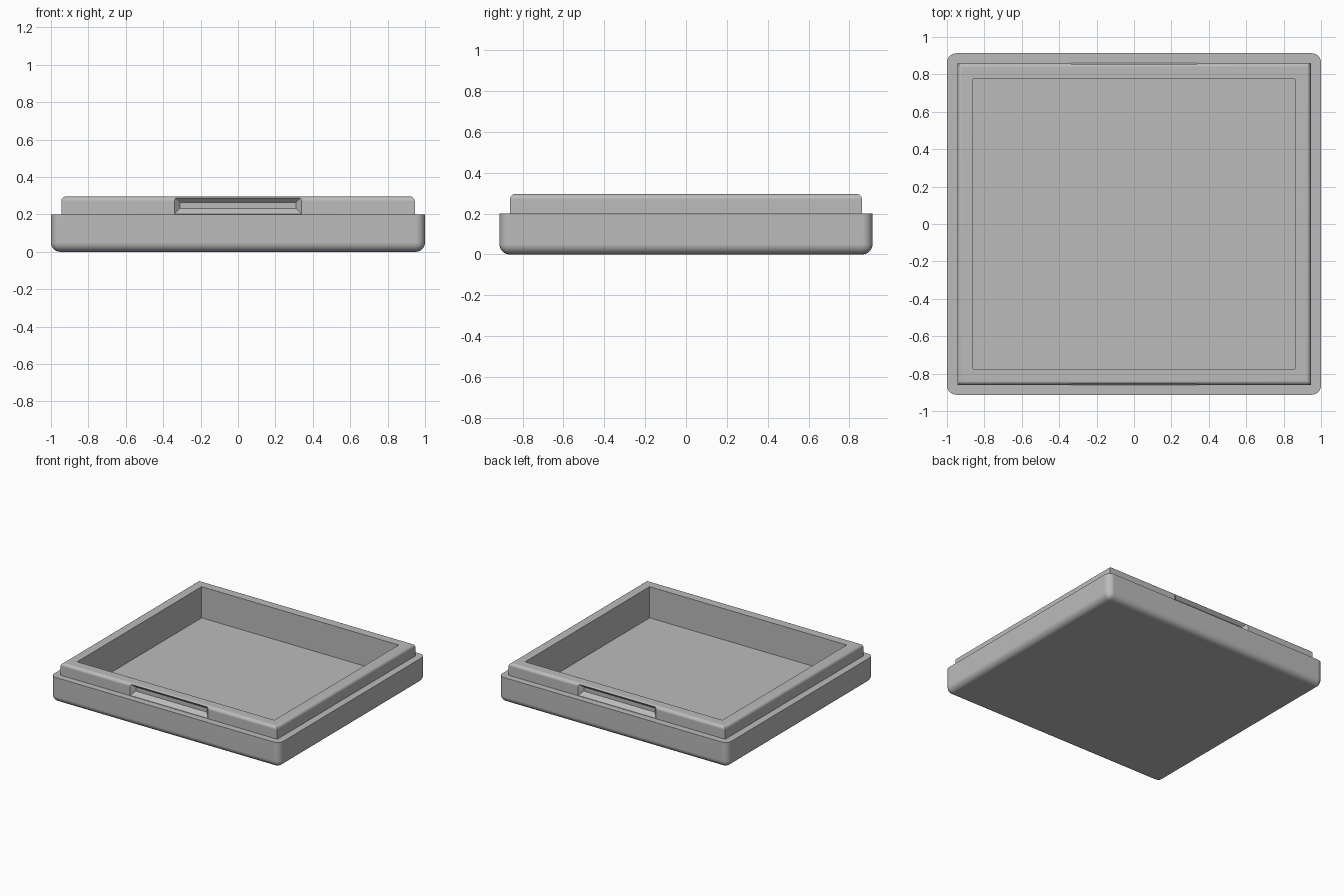
import bpy
import bmesh

default = bpy.data.objects.get("Cube")
if default:
    bpy.data.objects.remove(default, do_unlink=True)

grey = bpy.data.materials.new("plain grey")
grey.use_nodes = True
grey.diffuse_color = (0.5, 0.5, 0.5, 1)
grey.node_tree.nodes["Principled BSDF"].inputs["Base Color"].default_value = (0.5, 0.5, 0.5, 1)


def block(name, half_x, half_y, z0, z1, radius=0, rounded=None):
    """Box centred in x and y; edges chosen by the rule `rounded` get a radius."""
    bm = bmesh.new()
    bmesh.ops.create_cube(bm, size=2)
    for v in bm.verts:
        v.co = (v.co.x * half_x, v.co.y * half_y, z1 if v.co.z > 0 else z0)
    if rounded:
        edges = [e for e in bm.edges if rounded(*(v.co.z for v in e.verts))]
        bmesh.ops.bevel(bm, geom=edges, offset=radius, offset_type='OFFSET',
                        segments=6, profile=0.5, affect='EDGES')
    return finish(name, bm)


def finish(name, bm):
    bmesh.ops.recalc_face_normals(bm, faces=bm.faces)
    mesh = bpy.data.meshes.new(name)
    bm.to_mesh(mesh)
    bm.free()
    mesh.materials.append(grey)
    obj = bpy.data.objects.new(name, mesh)
    bpy.context.scene.collection.objects.link(obj)
    return obj


def notch_cutter(side):
    """Wedge with 45 degree walls, narrow inside and wide outside."""
    bm = bmesh.new()
    bmesh.ops.create_cube(bm, size=2)
    for v in bm.verts:
        outer = v.co.y * side > 0
        grow = 0.04 if outer else 0
        v.co = (v.co.x * (0.31 + grow), side * (0.831 + grow),
                0.265 + grow if v.co.z > 0 else 0.233 - grow)
    return finish("notch_cutter", bm)


def combine(obj, other, operation):
    mod = obj.modifiers.new(operation.lower(), 'BOOLEAN')
    mod.operation = operation
    mod.solver = 'EXACT'
    mod.object = other
    bpy.ops.object.select_all(action='DESELECT')
    obj.select_set(True)
    bpy.context.view_layer.objects.active = obj
    bpy.ops.object.modifier_apply(modifier=mod.name)
    bpy.data.objects.remove(other, do_unlink=True)


# Outer body: rounded upright corners and underside, crisp ledge on top
tray = block("tray", 1.0, 0.913, 0, 0.2, 0.05, lambda a, b: min(a, b) < 0.1)

# Raised lip with a softened top rim and a finger notch front and back
lip = block("lip", 0.945, 0.861, 0.12, 0.296, 0.025, lambda a, b: min(a, b) > 0.2)
for side in (-1, 1):
    combine(lip, notch_cutter(side), 'DIFFERENCE')
combine(tray, lip, 'UNION')

# Hollow interior
combine(tray, block("cavity_cutter", 0.86, 0.775, 0.05, 0.5), 'DIFFERENCE')

# Smooth the rounded edges, keep flat faces flat
bpy.ops.object.select_all(action='DESELECT')
tray.select_set(True)
bpy.context.view_layer.objects.active = tray
bpy.ops.object.shade_smooth_by_angle(angle=0.52)
weighted = tray.modifiers.new("weighted normals", 'WEIGHTED_NORMAL')
weighted.keep_sharp = True
